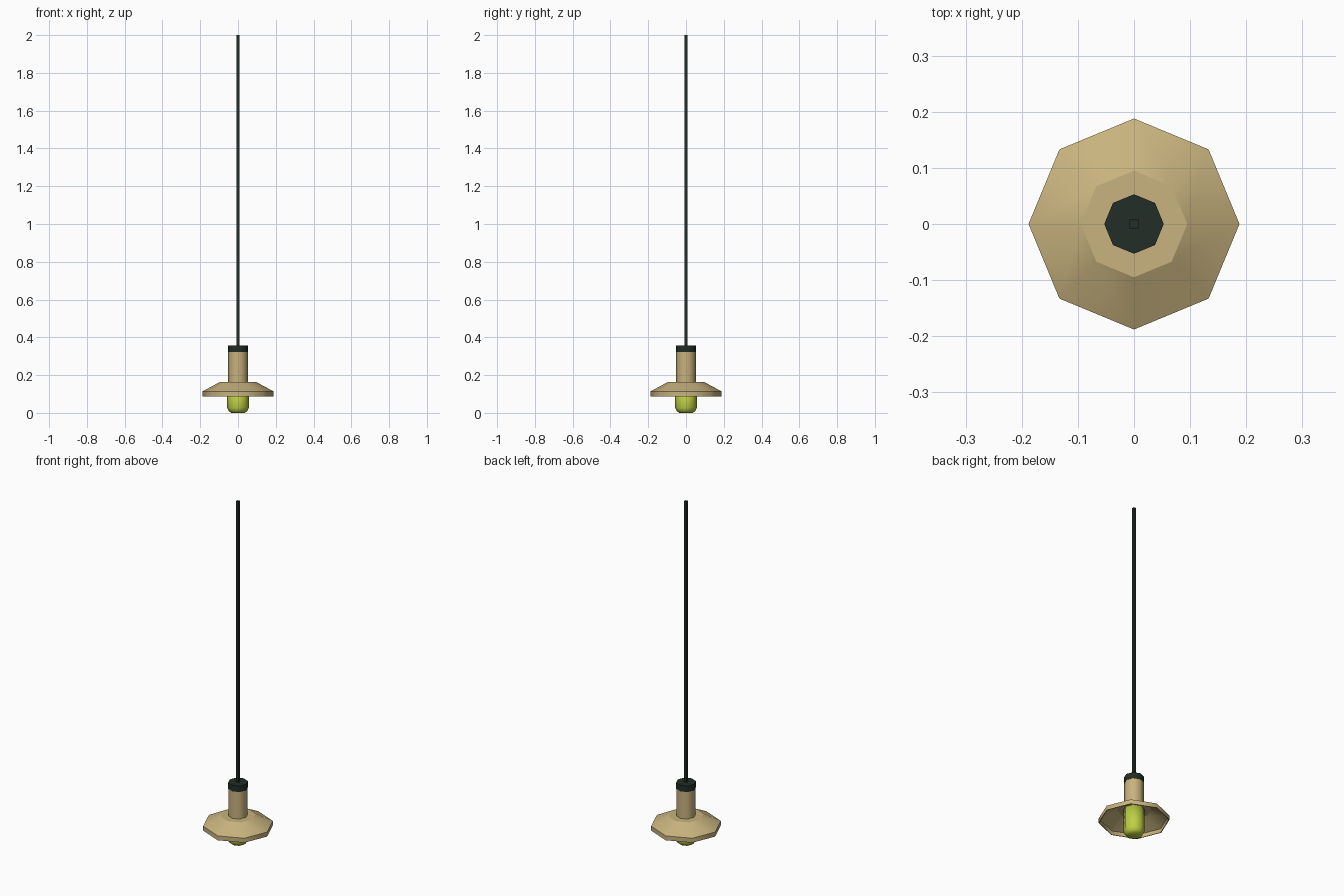
import bpy, bmesh, math

if "Cube" in bpy.data.objects:
    bpy.data.objects.remove(bpy.data.objects["Cube"])


def material(name, rgb):
    m = bpy.data.materials.new(name)
    m.diffuse_color = (*rgb, 1)
    m.use_nodes = True
    m.node_tree.nodes["Principled BSDF"].inputs["Base Color"].default_value = m.diffuse_color
    return m


tan = material("tan enamel", (0.58, 0.45, 0.21))
dark = material("dark green black", (0.016, 0.026, 0.019))
lime = material("lime glass", (0.52, 0.63, 0.06))


def lathe(name, profile, mat, sides=8, turn=0.0, sharp_rings=True):
    """Spin (radius, z) points round the z axis; cap the open ends."""
    bm = bmesh.new()
    rings = []
    for r, z in profile:
        rings.append([bm.verts.new((r * math.cos(turn + i * math.tau / sides),
                                    r * math.sin(turn + i * math.tau / sides), z))
                      for i in range(sides)])
    for a, b in zip(rings, rings[1:]):
        for i in range(sides):
            j = (i + 1) % sides
            bm.faces.new((a[i], a[j], b[j], b[i]))
    bm.faces.new(rings[0][::-1])
    bm.faces.new(rings[-1])
    bmesh.ops.recalc_face_normals(bm, faces=bm.faces)
    # Smooth around the sides, crisp at the horizontal rings
    for f in bm.faces:
        f.smooth = True
    for e in bm.edges:
        level = abs(e.verts[0].co.z - e.verts[1].co.z) < 1e-6
        e.smooth = not (level and sharp_rings)
    me = bpy.data.meshes.new(name)
    bm.to_mesh(me)
    bm.free()
    me.materials.append(mat)
    ob = bpy.data.objects.new(name, me)
    bpy.context.collection.objects.link(ob)
    return ob


# Hollow octagonal shade: outside from the top down, then back up inside
lathe("shade", [(0.095, 0.164), (0.188, 0.114), (0.188, 0.088),
                (0.184, 0.088), (0.184, 0.111), (0.092, 0.158)], tan)

# Lamp holder tube and its dark cap
lathe("neck", [(0.052, 0.16), (0.052, 0.322)], tan)
lathe("neck_cap", [(0.053, 0.322), (0.053, 0.358)], dark)

# Bulb with a rounded lower end
lathe("bulb", [(0.036, 0.0), (0.049, 0.009), (0.057, 0.027), (0.057, 0.158)],
      lime, sharp_rings=False)

# Square hanging cord
cord = lathe("cord", [(0.0115, 0.355), (0.0115, 2.0)], dark, sides=4, turn=math.pi / 4)
for p in cord.data.polygons:
    p.use_smooth = False
